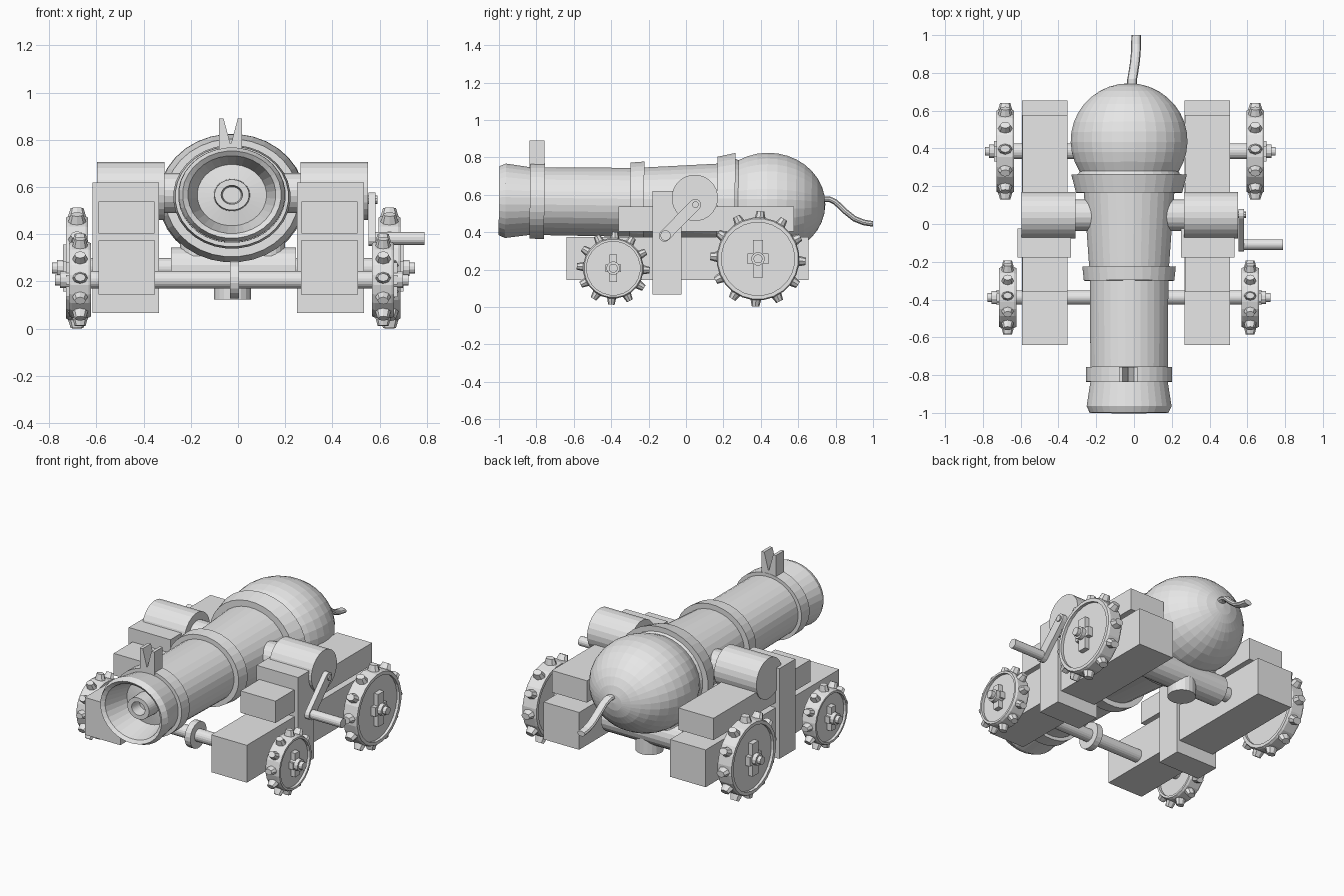
import bpy, bmesh, math
from mathutils import Matrix, Vector

if "Cube" in bpy.data.objects:
    bpy.data.objects.remove(bpy.data.objects["Cube"])

grey = bpy.data.materials.new("plain_grey")
grey.diffuse_color = (0.8, 0.8, 0.8, 1)
grey.use_nodes = True
grey.node_tree.nodes["Principled BSDF"].inputs["Base Color"].default_value = grey.diffuse_color


def finish(name, bm):
    bmesh.ops.remove_doubles(bm, verts=bm.verts, dist=1e-5)
    bmesh.ops.recalc_face_normals(bm, faces=bm.faces)
    me = bpy.data.meshes.new(name)
    bm.to_mesh(me)
    bm.free()
    me.materials.append(grey)
    ob = bpy.data.objects.new(name, me)
    bpy.context.collection.objects.link(ob)
    return ob


def box(name, x, y, z):
    """Box from (min, max) ranges."""
    bm = bmesh.new()
    bmesh.ops.create_cube(bm, size=1)
    for v in bm.verts:
        v.co = [(a + b) / 2 + c * (b - a) for c, (a, b) in zip(v.co, (x, y, z))]
    return finish(name, bm)


def lathe(name, profile, axis, loc, n=24, squash=(1, 1, 1), tilt=0.0):
    """Spin (radius, distance) points round an axis; tilt is a turn about x."""
    bm = bmesh.new()
    rings = []
    for r, t in profile:
        ring = []
        for i in range(n):
            a = 2 * math.pi * (i + 0.5) / n
            u, w = r * math.cos(a), r * math.sin(a)
            co = {"X": (t, u, w), "Y": (u, t, w), "Z": (u, w, t)}[axis]
            ring.append(bm.verts.new([c * s for c, s in zip(co, squash)]))
        rings.append(ring)
    for p, q in zip(rings, rings[1:]):
        for i in range(n):
            j = (i + 1) % n
            bm.faces.new((p[i], p[j], q[j], q[i]))
    bmesh.ops.transform(bm, verts=bm.verts,
                        matrix=Matrix.Translation(loc) @ Matrix.Rotation(tilt, 4, "X"))
    return finish(name, bm)


def rod(name, axis, r, a, b, loc, n=20):
    return lathe(name, [(0, a), (r, a), (r, b), (0, b)], axis, loc, n)


def prism(name, pts, axis, a, b):
    """Extrude a flat outline along x or y."""
    bm = bmesh.new()
    put = (lambda p, t: (t, p[0], p[1])) if axis == "X" else (lambda p, t: (p[0], t, p[1]))
    lo = [bm.verts.new(put(p, a)) for p in pts]
    hi = [bm.verts.new(put(p, b)) for p in pts]
    bm.faces.new(lo)
    bm.faces.new(hi)
    for i in range(len(pts)):
        j = (i + 1) % len(pts)
        bm.faces.new((lo[i], lo[j], hi[j], hi[i]))
    return finish(name, bm)


# Barrel: inner tube, bore, flared muzzle, bands and rounded breech in one spin
CX = -0.026
profile = [(0, -0.86), (0.035, -0.86), (0.04, -0.93), (0.065, -0.93), (0.068, -0.84),
           (0.13, -0.83), (0.165, -0.985), (0.185, -1.0), (0.2, -0.965), (0.182, -0.835),
           (0.202, -0.835), (0.202, -0.757), (0.182, -0.757), (0.185, -0.3), (0.213, -0.3),
           (0.22, -0.225), (0.188, -0.225), (0.213, 0.165), (0.25, 0.165), (0.272, 0.262),
           (0.24, 0.262)]
for i in range(13):
    a = math.radians(122 - 122 * i / 12)
    profile.append((0.275 * math.sin(a), 0.44 + 0.305 * math.cos(a)))
lathe("barrel", profile, "Y", (CX, 0, 0.556), 32, (1.13, 1, 1), -0.012)

# Notched sight
sx = CX - 0.005
prism("sight", [(sx + x, z) for x, z in ((-0.049, 0.74), (0.049, 0.74), (0.049, 0.89),
      (0.03, 0.89), (0.002, 0.785), (-0.002, 0.785), (-0.03, 0.89), (-0.049, 0.89))],
      "Y", -0.837, -0.757)

# Fuse: oval tube along a bent path
path = [(-0.012, 0.72, 0.575), (-0.01, 0.765, 0.577), (-0.004, 0.80, 0.56),
        (0.004, 0.85, 0.512), (0.009, 0.90, 0.472), (0.011, 0.95, 0.452), (0.012, 1.0, 0.444)]
bm = bmesh.new()
rings = []
for i, p in enumerate(path):
    d = Vector(path[min(i + 1, 6)]) - Vector(path[max(i - 1, 0)])
    if i == 6:
        d = Vector((0, 1, 0))
    up = Vector((1, 0, 0)).cross(d).normalized()
    rings.append([bm.verts.new(Vector(p) + Vector((0.026 * math.cos(k * math.pi / 5), 0, 0))
                  + up * 0.016 * math.sin(k * math.pi / 5)) for k in range(10)])
for p, q in zip(rings, rings[1:]):
    for k in range(10):
        bm.faces.new((p[k], p[(k + 1) % 10], q[(k + 1) % 10], q[k]))
bm.faces.new(rings[0])
bm.faces.new(rings[-1])
finish("fuse", bm)


def wheel(name, side, x, y, z, k):
    """Studded wheel scaled by k, hub pointing outward."""
    R, ri, w, d = 0.222 * k, 0.196 * k, 0.047, 0.03
    lathe(name, [(0, -d), (ri, -d), (ri, -w), (R - 0.006, -w), (R, -0.035), (R, 0.035),
                 (R - 0.006, w), (ri, w), (ri, d), (0, d)], "X", (x, y, z), 24)
    bm = bmesh.new()
    for i in range(12):
        m = (Matrix.Translation((x, y, z)) @ Matrix.Rotation(math.radians(30 * i - 3), 4, "X")
             @ Matrix.Translation((0, 0, R + 0.007)) @ Matrix.Diagonal((1.35, 1, 1, 1)))
        bmesh.ops.create_cone(bm, cap_ends=True, segments=8, radius1=0.032 * (k + 1) / 2,
                              radius2=0.02 * (k + 1) / 2, depth=0.052, matrix=m)
    finish(name + "_studs", bm)
    # Cross-shaped hub plate, collar and axle tip
    xa, xb = sorted((x + side * 0.025, x + side * 0.06))
    arm, half = 0.1 * k, 0.028 * k
    box(name + "_hub_tall", (xa, xb), (y - half, y + half), (z - arm, z + arm))
    box(name + "_hub_wide", (xa, xb), (y - arm * 0.55, y + arm * 0.55), (z - half, z + half))
    rod(name + "_collar", "X", 0.036, 0, side * 0.085, (x, y, z), 12)
    rod(name + "_tip", "X", 0.024, 0, side * 0.107, (x, y, z), 12)


FY, FZ, RY, RZ = -0.389, 0.207, 0.385, 0.257
for side, tag in ((-1, "left"), (1, "right")):
    def span(a, b, c=-0.042):
        return tuple(sorted((c + side * a, c + side * b)))
    # Carriage beams and upright
    box(tag + "_lower_beam", span(0.309, 0.55), (-0.64, 0.655), (0.145, 0.374))
    box(tag + "_upper_beam", span(0.311, 0.549), (-0.361, 0.577), (0.404, 0.538))
    box(tag + "_upright", span(0.292, 0.575), (-0.178, -0.024), (0.066, 0.62))
    # Pivot drum and its neck into the barrel
    rod(tag + "_pivot_drum", "X", 0.124, *span(0.288, 0.574, -0.0225), (0, 0.047, 0.583), 24)
    rod(tag + "_pivot_neck", "X", 0.085, *span(0.15, 0.3, -0.0225), (0, 0.047, 0.575), 20)
    # Wheels
    wheel(tag + "_front_wheel", side, -0.027 + side * 0.642, FY, FZ, 0.73)
    wheel(tag + "_rear_wheel", side, -0.02 + side * 0.662, RY, RZ, 1.0)
    # Side support post under the breech
    rod(tag + "_support_post", "Z", 0.072, 0.235, 0.4, (-0.023 + side * 0.151, RY, 0))

# Axles, front axle disc, thick rear sleeve and centre post
rod("front_axle", "X", 0.038, -0.65, 0.6, (0, FY, FZ))
rod("front_axle_disc", "X", 0.08, -0.034, 0.004, (0, FY, FZ))
rod("rear_axle", "X", 0.042, -0.66, 0.62, (0, RY, RZ))
rod("rear_axle_sleeve", "X", 0.088, -0.284, 0.245, (0, RY, RZ))
rod("centre_post", "Z", 0.079, 0.123, 0.4, (-0.023, RY, 0))

# Crank arm with rounded ends, bolts and handle
A, B = Vector((0.05, 0.547)), Vector((-0.115, 0.38))
ang = math.atan2(A.y - B.y, A.x - B.x)
outline = []
for c, start in ((A, ang - math.pi / 2), (B, ang + math.pi / 2)):
    for i in range(7):
        t = start + math.pi * i / 6
        outline.append((c.x + 0.031 * math.cos(t), c.y + 0.031 * math.sin(t)))
prism("crank_arm", outline, "X", 0.553, 0.583)
rod("crank_bolt", "X", 0.018, 0.54, 0.592, (0, A.x, A.y), 10)
rod("crank_handle", "X", 0.028, 0.57, 0.79, (0, B.x + 0.006, B.y + 0.002), 16)
